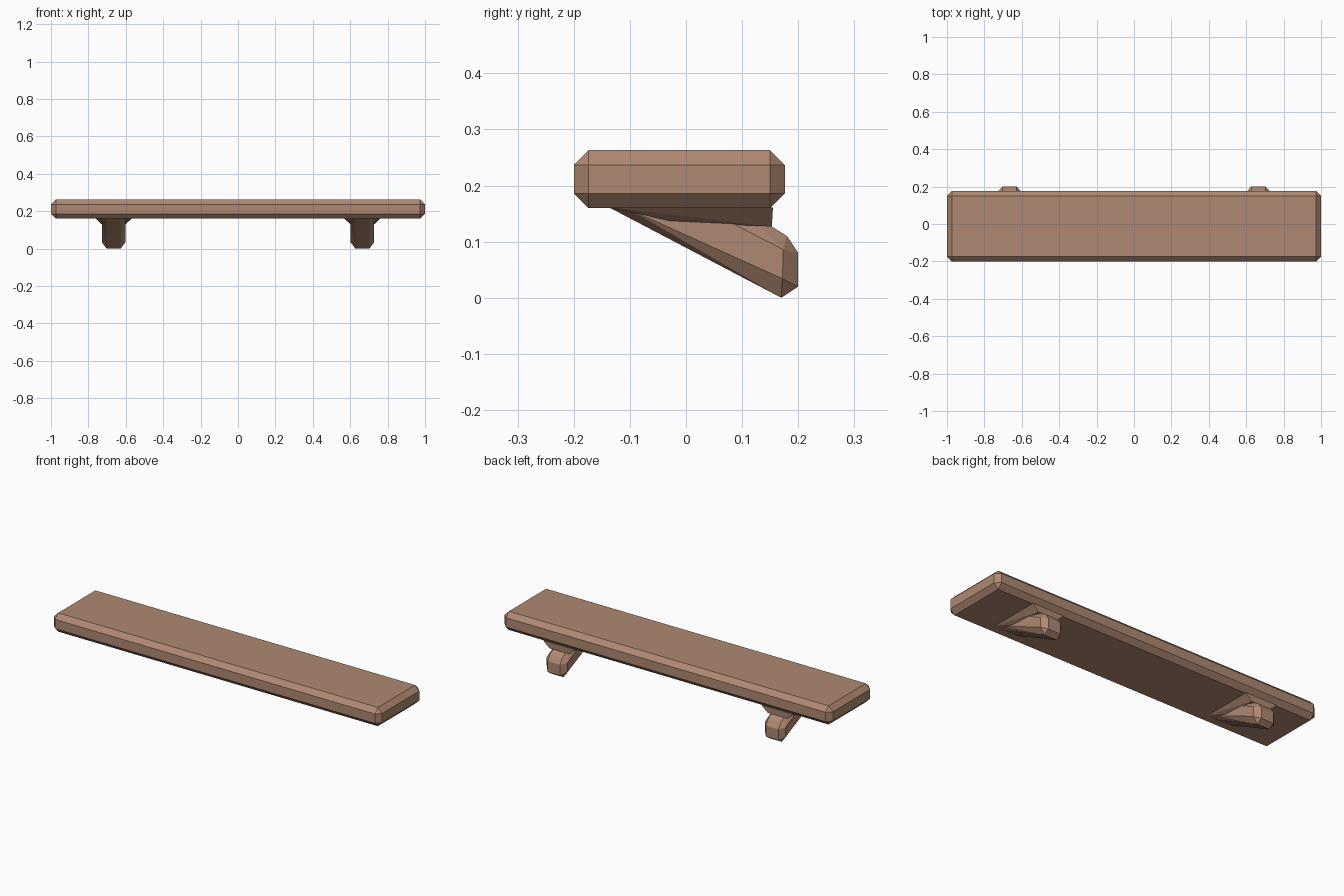
import bpy
import bmesh

cube = bpy.data.objects.get("Cube")
if cube:
    bpy.data.objects.remove(cube, do_unlink=True)

wood = bpy.data.materials.new("warm_brown_wood")
wood.use_nodes = True
color = (0.43, 0.25, 0.17, 1)
wood.diffuse_color = color
wood.node_tree.nodes["Principled BSDF"].inputs["Base Color"].default_value = color


def finish(name, bm):
    bmesh.ops.recalc_face_normals(bm, faces=bm.faces[:])
    mesh = bpy.data.meshes.new(name)
    bm.to_mesh(mesh)
    bm.free()
    mesh.materials.append(wood)
    obj = bpy.data.objects.new(name, mesh)
    bpy.context.collection.objects.link(obj)
    return obj


def hull(name, x, sections):
    """Convex block from (half width, [(y, z), ...]) outlines, mirrored about x."""
    bm = bmesh.new()
    for half, outline in sections:
        for y, z in outline:
            for side in (-1, 1):
                bm.verts.new((x + side * half, y, z))
    result = bmesh.ops.convex_hull(bm, input=bm.verts[:])
    loose = {v for v in result["geom_interior"] + result["geom_unused"]
             if isinstance(v, bmesh.types.BMVert)}
    bmesh.ops.delete(bm, geom=list(loose), context="VERTS")
    bmesh.ops.dissolve_limit(bm, angle_limit=0.02, verts=bm.verts[:], edges=bm.edges[:])
    return finish(name, bm)


# Shelf board with chamfered edges
bm = bmesh.new()
bmesh.ops.create_cube(bm, size=1)
bmesh.ops.scale(bm, vec=(2, 0.376, 0.103), verts=bm.verts[:])
bmesh.ops.translate(bm, vec=(0, -0.012, 0.2115), verts=bm.verts[:])
bmesh.ops.bevel(bm, geom=bm.edges[:], offset=0.026, segments=1, affect="EDGES")
finish("shelf_board", bm)

# Slanted arm: narrow outer outline and wider side outline
arm = [
    (0.038, [(-0.135, 0.16), (0.17, 0), (0.2, 0.02), (0.2, 0.08), (0.18, 0.11), (0.1, 0.16)]),
    (0.063, [(-0.1, 0.157), (0.172, 0.034), (0.173, 0.086), (0.085, 0.13), (0.03, 0.16)]),
]
# Flared mount under the board
mount = [
    (0.097, [(-0.135, 0.161), (0.155, 0.161)]),
    (0.06, [(-0.02, 0.135), (0.153, 0.127)]),
]
for side, x in (("left", 0.665), ("right", -0.665)):
    hull(side + "_bracket_arm", x, arm)
    hull(side + "_bracket_mount", x, mount)
